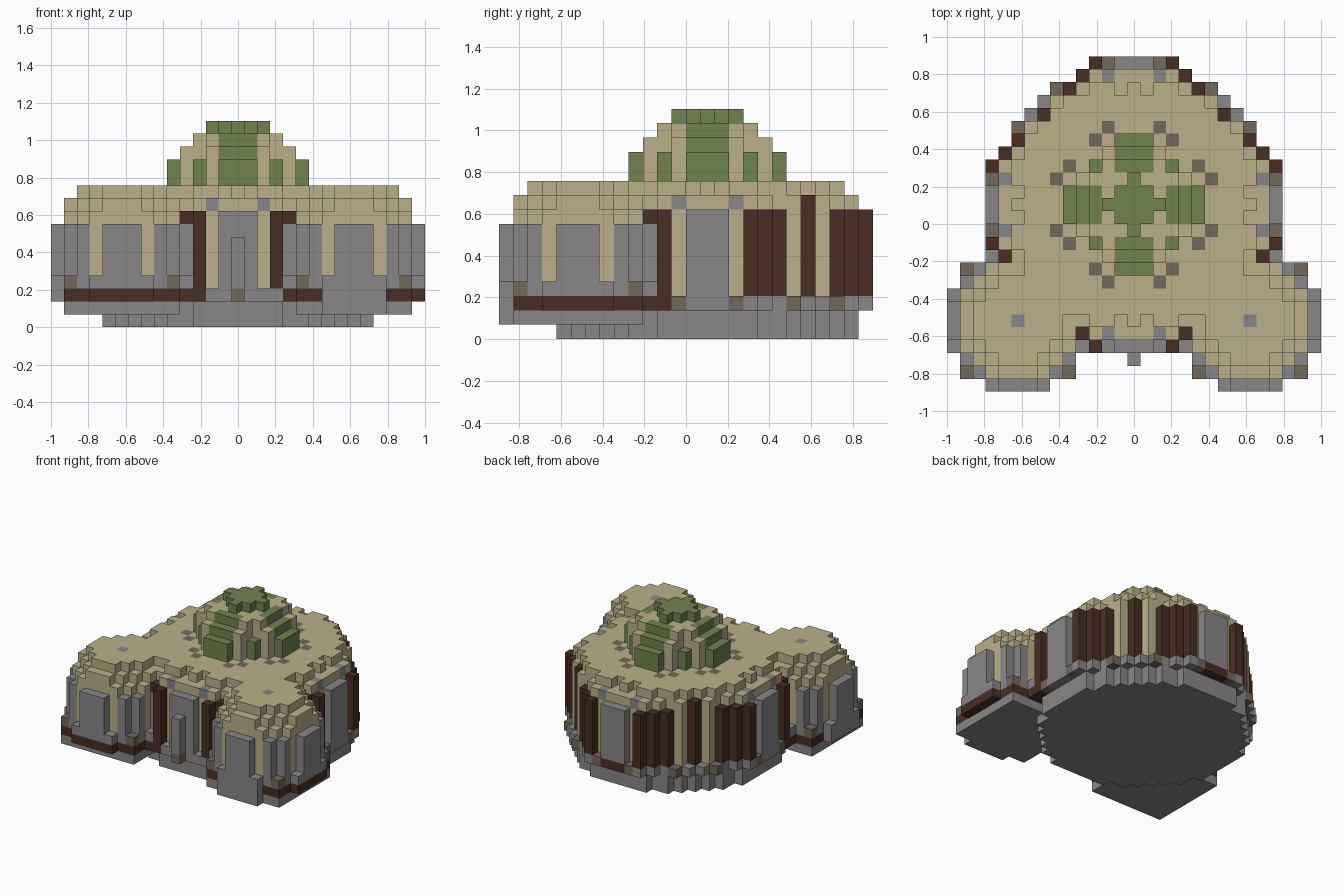
import bpy
import bmesh
from mathutils import Vector

if "Cube" in bpy.data.objects:
    bpy.data.objects.remove(bpy.data.objects["Cube"], do_unlink=True)

V = 2 / 29  # block size
COLOURS = {
    "sandstone": (0.49, 0.435, 0.25),
    "grey_stone": (0.25, 0.24, 0.245),
    "dark_wood": (0.065, 0.026, 0.017),
    "moss_green": (0.165, 0.223, 0.078),
    "taupe_trim": (0.17, 0.138, 0.10),
}
materials = {}
for label, rgb in COLOURS.items():
    m = bpy.data.materials.new(label)
    m.use_nodes = True
    m.diffuse_color = (*rgb, 1)
    bsdf = m.node_tree.nodes["Principled BSDF"]
    bsdf.inputs["Base Color"].default_value = (*rgb, 1)
    bsdf.inputs["Roughness"].default_value = 0.9
    materials[label] = m

blocks = {}  # (x, y, z) -> (part, colour); later parts replace earlier ones


def fill(part, colour, plan, z0, z1=None):
    """Extrude a floor plan from layer z0 to layer z1 inclusive."""
    for x, y in plan:
        for z in range(z0, (z0 if z1 is None else z1) + 1):
            blocks[x, y, z] = (part, colour)


def disc(r2):
    n = range(-12, 13)
    return {(x, y) for x in n for y in n if x * x + y * y <= r2}


def rect(x0, x1, y0, y1):
    return {(x, y) for x in range(x0, x1 + 1) for y in range(y0, y1 + 1)}


def around(*points):
    """Repeat points in all eight octants."""
    return {q for a, b in points for s in (-1, 1) for t in (-1, 1)
            for q in ((s * a, t * b), (t * b, s * a))}


def move(plan, cx, cy):
    return {(x + cx, y + cy) for x, y in plan}


# Main drum: base, ledge, wall
wall = disc(110)
fill("drum_base", "grey_stone", wall, 0, 1)
fill("drum_ledge", "grey_stone", disc(117) | around((0, 11), (1, 11), (2, 11), (3, 11)), 2)
fill("ledge_trim", "taupe_trim", around((2, 11), (6, 9)), 2)
fill("drum_wall", "sandstone", wall, 3, 8)
fill("drum_roof_edge", "sandstone", wall - around((5, 9)), 9)

# Timber posts and stone panels on the drum
fill("timber_posts", "dark_wood", around((3, 11), (4, 10), (5, 9)), 3, 8)
fill("tall_timber_posts", "dark_wood", around((7, 7)), 3, 9)
fill("wall_panels", "grey_stone", around((0, 11), (1, 11)), 3, 8)
fill("back_panel_sill", "dark_wood", rect(-1, 1, 11, 11), 2)
fill("post_feet", "dark_wood", {(-3, -11), (-11, -3), (11, -3)}, 2)

# Front entrance
fill("entrance_step", "grey_stone", rect(-2, 2, -11, -11), 2)
fill("entrance_post_foot", "taupe_trim", {(0, -12)}, 2)
fill("entrance_post", "grey_stone", {(0, -12)}, 3, 6)

# Roof deck with lamps
fill("roof_deck", "sandstone", disc(90) - around((1, 9)), 10)
fill("eave_lamps", "grey_stone", around((2, 10)), 9)
fill("deck_lamps", "taupe_trim", around((3, 5), (6, 2)) - around((2, 6)) | around((6, 2)), 10)

# Two front towers
square = rect(-4, 4, -4, 4)
arms = around((0, 5), (1, 5), (2, 5))
for side, name in ((-1, "right_tower"), (1, "left_tower")):
    cx, cy = 9 * side, -9

    def tower(part, colour, plan, z0, z1=None):
        fill(name + "_" + part, colour, move(plan, cx, cy), z0, z1)

    tower("base", "grey_stone", square, 1)
    tower("stripe", "dark_wood", square | arms, 2)
    tower("ledge", "grey_stone", square | arms, 3)
    tower("corner_trim", "taupe_trim", around((4, 4)), 3)
    tower("wall", "sandstone", disc(20), 4, 7)
    tower("corner_posts", "grey_stone", around((3, 4)), 4, 7)
    tower("panels", "grey_stone", around((0, 5), (1, 5)), 4, 7)
    if side > 0:
        tower("front_foot", "grey_stone", rect(-2, 2, -5, -5), 1, 2)
    else:
        tower("side_foot", "grey_stone", rect(-5, -5, -2, 2), 2)
    tower("roof", "sandstone", disc(20), 8)
    tower("roof_step", "sandstone", disc(17), 9)
    tower("roof_top", "sandstone", disc(10), 10)
    tower("lamp", "grey_stone", {(0, 0)}, 10)

# Stepped dome with green ribs
fill("dome_lower", "sandstone", disc(20), 11, 13)
fill("dome_upper", "sandstone", disc(13), 14)
for z in range(11, 15):
    blocks.update({(x, y, z): ("dome_gap", None) for x, y in around((3, 3)) if z > 12})
blocks = {p: b for p, b in blocks.items() if b[1]}
fill("dome_corner_ribs", "moss_green", around((3, 3)), 11, 12)
for reach, top in ((5, 12), (4, 13), (3, 14)):
    fill("dome_ribs", "moss_green", around((reach, 0), (reach, 1)), 11, top)
fill("dome_cap", "moss_green", disc(2) | around((2, 0)), 15)

# Turn the blocks into one outer-skin mesh per part
AXES = [Vector(a) for a in ((1, 0, 0), (0, 1, 0), (0, 0, 1))]
parts = {}
for pos, (part, colour) in blocks.items():
    parts.setdefault((part, colour), []).append(pos)

for (part, colour), cells in parts.items():
    bm = bmesh.new()
    for cell in cells:
        centre = Vector(cell) + Vector((0, 1.5, 0.5))
        for a in range(3):
            u, w = AXES[(a + 1) % 3] / 2, AXES[(a + 2) % 3] / 2
            for s in (-1, 1):
                n = AXES[a] * s
                if tuple(int(c + d) for c, d in zip(cell, n)) in blocks:
                    continue
                mid = centre + n / 2
                ring = [mid - u - w, mid + u - w, mid + u + w, mid - u + w]
                bm.faces.new([bm.verts.new(p * V) for p in ring[::s]])
    if not bm.faces:
        bm.free()
        continue
    bmesh.ops.remove_doubles(bm, verts=bm.verts, dist=V / 100)
    mesh = bpy.data.meshes.new(part)
    bm.to_mesh(mesh)
    bm.free()
    mesh.materials.append(materials[colour])
    bpy.context.collection.objects.link(bpy.data.objects.new(part, mesh))
